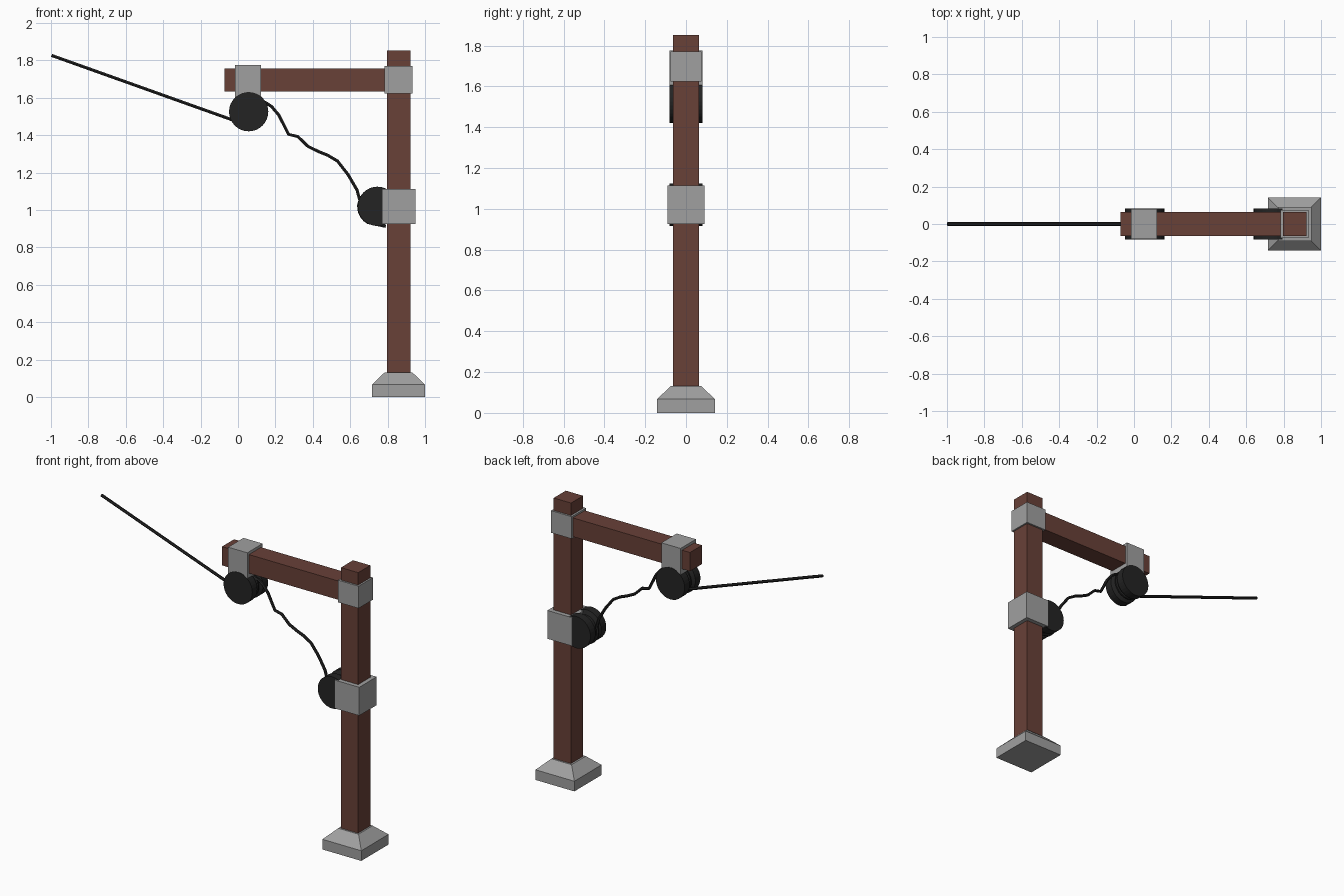
import bpy, bmesh
from math import sin, cos, pi, radians

if "Cube" in bpy.data.objects:
    bpy.data.objects.remove(bpy.data.objects["Cube"])


def material(name, rgb):
    m = bpy.data.materials.new(name)
    m.diffuse_color = (*rgb, 1)
    m.use_nodes = True
    m.node_tree.nodes["Principled BSDF"].inputs["Base Color"].default_value = m.diffuse_color
    return m


WOOD = material("brown_wood", (0.14, 0.052, 0.039))
BLACK = material("black_rubber", (0.017, 0.017, 0.017))
METAL = material("grey_metal", (0.35, 0.35, 0.35))


def finish(name, bm, mat):
    bmesh.ops.recalc_face_normals(bm, faces=bm.faces[:])
    me = bpy.data.meshes.new(name)
    bm.to_mesh(me)
    bm.free()
    ob = bpy.data.objects.new(name, me)
    bpy.context.collection.objects.link(ob)
    me.materials.append(mat)
    return ob


def stack(name, cx, levels, mat=METAL):
    """Rectangular solid lofted through (z, half x, half y) levels."""
    bm = bmesh.new()
    rings = [[bm.verts.new((cx + sx * hx, sy * hy, z))
              for sx, sy in ((-1, -1), (1, -1), (1, 1), (-1, 1))]
             for z, hx, hy in levels]
    bm.faces.new(rings[0])
    bm.faces.new(rings[-1])
    for a, b in zip(rings, rings[1:]):
        for i in range(4):
            j = (i + 1) % 4
            bm.faces.new((a[i], a[j], b[j], b[i]))
    return finish(name, bm, mat)


def box(name, x0, x1, hy, z0, z1, mat=METAL):
    hx = (x1 - x0) / 2
    return stack(name, (x0 + x1) / 2, [(z0, hx, hy), (z1, hx, hy)], mat)


def pulley(name, cx, cz, n=32):
    """Grooved wheel turned around the y axis."""
    profile = [(-0.082, 0.105), (-0.03, 0.105), (-0.018, 0.078),
               (0.018, 0.078), (0.03, 0.105), (0.082, 0.105)]
    bm = bmesh.new()
    rings = [[bm.verts.new((cx + r * cos(2 * pi * i / n), y,
                            cz + r * sin(2 * pi * i / n))) for i in range(n)]
             for y, r in profile]
    bm.faces.new(rings[0])
    bm.faces.new(rings[-1])
    for a, b in zip(rings, rings[1:]):
        for i in range(n):
            j = (i + 1) % n
            bm.faces.new((a[i], a[j], b[j], b[i]))
    return finish(name, bm, BLACK)


def cable(name, points):
    cu = bpy.data.curves.new(name, "CURVE")
    cu.dimensions = "3D"
    cu.bevel_depth = 0.0095
    cu.bevel_resolution = 1
    cu.use_fill_caps = True
    sp = cu.splines.new("POLY")
    sp.points.add(len(points) - 1)
    for p, (x, z) in zip(sp.points, points):
        p.co = (x, 0, z, 1)
    sp.use_smooth = False
    cu.materials.append(BLACK)
    ob = bpy.data.objects.new(name, cu)
    bpy.context.collection.objects.link(ob)
    return ob


def arc(cx, cz, r, a0, a1, n):
    return [(cx + r * cos(radians(a0 + (a1 - a0) * i / n)),
             cz + r * sin(radians(a0 + (a1 - a0) * i / n))) for i in range(n + 1)]


# Post, foot and arm
stack("foot", 0.858, [(0, 0.142, 0.142), (0.067, 0.142, 0.142), (0.132, 0.074, 0.074)])
box("post", 0.796, 0.922, 0.063, 0.1, 1.852, WOOD)
box("arm", -0.073, 0.82, 0.063, 1.634, 1.758, WOOD)

# Metal brackets
box("post_top_bracket", 0.783, 0.933, 0.075, 1.624, 1.77)
box("arm_end_bracket", -0.016, 0.124, 0.08, 1.6, 1.776)
box("post_middle_bracket", 0.77, 0.949, 0.091, 0.926, 1.113)

# Pulleys
P1, P2 = (0.057, 1.526), (0.745, 1.02)
pulley("upper_pulley", *P1)
pulley("lower_pulley", *P2)

# Cable: straight lead, one wrap round the upper wheel, slack run, lower wheel
slack = [(0.15, 1.573), (0.18, 1.553), (0.218, 1.508), (0.27, 1.405), (0.32, 1.393),
         (0.375, 1.34), (0.43, 1.313), (0.48, 1.293), (0.532, 1.262),
         (0.588, 1.19), (0.636, 1.108), (0.652, 1.05)]
path = [(-0.997, 1.827), (-0.03, 1.482)]
path += arc(*P1, 0.086, 250, 415, 10)
path += slack
path += arc(*P2, 0.1, 175, 240, 5)
path += [(0.79, 0.913)]
cable("cable", path)
cable("upper_wheel_wrap", arc(*P1, 0.086, 55, 235, 12))
